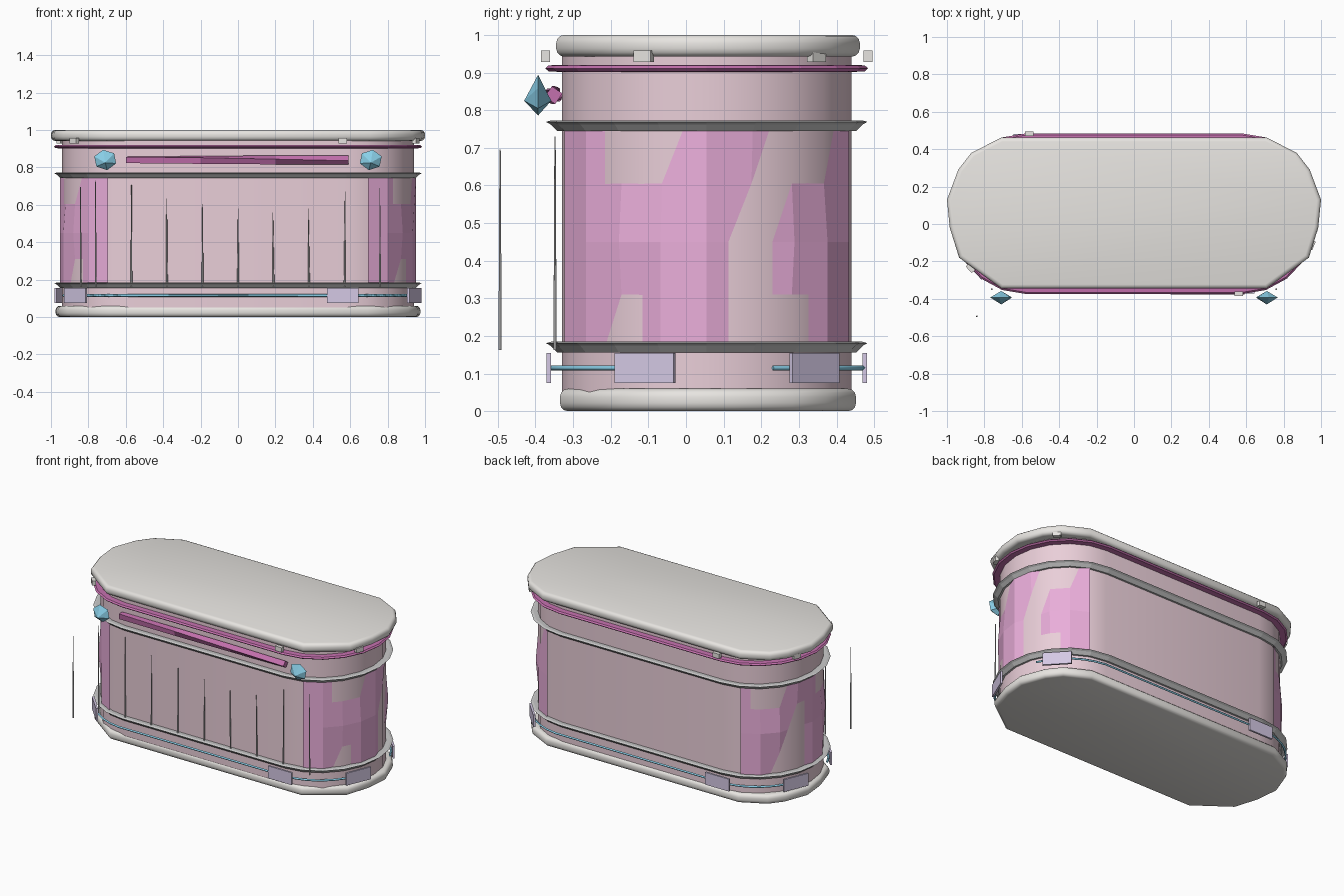
import bpy, math, random
from math import sin, cos, radians, pi
from mathutils import Matrix

if "Cube" in bpy.data.objects:
    bpy.data.objects.remove(bpy.data.objects["Cube"])

random.seed(3)
CY = 0.055            # centre line of the tub in y
STRAIGHT = 0.58       # half length of the straight sides


def mat(name, rgb):
    m = bpy.data.materials.new(name)
    m.diffuse_color = (*rgb, 1)
    m.use_nodes = True
    m.node_tree.nodes["Principled BSDF"].inputs["Base Color"].default_value = m.diffuse_color
    return m


PINK = mat("pale_pink", (0.82, 0.62, 0.69))
ROSE = mat("rose", (0.82, 0.42, 0.70))
MAGENTA = mat("magenta", (0.55, 0.16, 0.42))
CYAN = mat("cyan", (0.25, 0.62, 0.80))
LILAC = mat("lilac", (0.66, 0.58, 0.78))
IVORY = mat("ivory", (0.80, 0.78, 0.75))


def make(name, verts, faces, material=None, smooth=False):
    me = bpy.data.meshes.new(name)
    me.from_pydata(verts, [], faces)
    me.materials.append(material) if material else None
    for p in me.polygons:
        p.use_smooth = smooth
    ob = bpy.data.objects.new(name, me)
    bpy.context.collection.objects.link(ob)
    return ob


def at(deg, off, side=1):
    """Point on a rounded end of the tub outline, pushed out by off."""
    a = radians(deg)
    return side * (STRAIGHT + (0.36 + off) * cos(a)), CY + (0.385 + off) * sin(a)


def outline(off):
    right = [at(a, off) for a in range(-90, 91, 18)]
    return right + [(-x, y) for x, y in reversed(right)]


def sweep(name, loops, material=None, closed_section=True, caps=False, smooth=False):
    """Skin a stack of equal-length closed loops [(points, z), ...]."""
    n, k = len(loops[0][0]), len(loops)
    verts = [(x, y, z) for pts, z in loops for x, y in pts]
    faces = []
    for r in range(k if closed_section else k - 1):
        s = (r + 1) % k
        faces += [(r * n + i, r * n + (i + 1) % n, s * n + (i + 1) % n, s * n + i) for i in range(n)]
    if caps:
        faces += [tuple(reversed(range(n))), tuple(range((k - 1) * n, k * n))]
    return make(name, verts, faces, material, smooth)


def smooth_by_angle(ob, deg=35):
    bpy.ops.object.select_all(action='DESELECT')
    ob.select_set(True)
    bpy.context.view_layer.objects.active = ob
    bpy.ops.object.shade_smooth_by_angle(angle=radians(deg))


def box(name, size, loc, rot, material):
    sx, sy, sz = (s / 2 for s in size)
    v = [(x, y, z) for x in (-sx, sx) for y in (-sy, sy) for z in (-sz, sz)]
    f = [(0, 1, 3, 2), (4, 6, 7, 5), (0, 4, 5, 1), (2, 3, 7, 6), (0, 2, 6, 4), (1, 5, 7, 3)]
    ob = make(name, v, f, material)
    ob.matrix_world = Matrix.Translation(loc) @ Matrix.Rotation(rot, 4, 'Z')
    return ob


# Pink body
body = sweep("body", [(outline(0), 0.05), (outline(0), 0.95)], PINK, False, True)
smooth_by_angle(body)

# Lid and base slabs with rounded rims
half = [(0.71, -0.345), (0.935, -0.18), (0.985, -0.02), (1.0, 0.13), (0.94, 0.29), (0.87, 0.38), (0.71, 0.462)]
rim = half + [(-x, y) for x, y in reversed(half)]
for name, s, z0, z1 in (("lid", 1.0, 0.942, 1.0), ("base", 0.975, 0.0, 0.06)):
    pts = [(x * s, CY + (y - CY) * s) for x, y in rim]
    slab = sweep(name, [(pts, z0), (pts, z1)], IVORY, False, True, True)
    bev = slab.modifiers.new("round_rim", 'BEVEL')
    bev.width, bev.segments = 0.022, 3
    bev.limit_method, bev.angle_limit = 'ANGLE', radians(60)

# Magenta trim ring under the lid, grey hoops above and below the panels
def ring(name, section, z, material=None):
    sweep(name, [(outline(o), z + dz) for o, dz in section], material)


ring("trim_ring", [(-0.01, -0.01), (0.035, -0.008), (0.044, 0), (0.035, 0.008), (-0.01, 0.01)], 0.911, MAGENTA)
hoop = [(-0.01, -0.016), (0.012, -0.016), (0.03, 0.002), (0.042, 0.009), (0.028, 0.013), (-0.01, 0.01)]
ring("upper_hoop", hoop, 0.76)
ring("lower_hoop", hoop, 0.172)

# Rose panels on the ends, weaving in and out of the body surface
angles = range(-72, 73, 18)
rows = [(0.17, "++-++--++"), (0.45, "+++++-+++"), (0.76, "++--++--+")]
for side, label in ((1, "right"), (-1, "left")):
    v = [(*at(a, 0.012 if c == "+" else -0.012, side), z) for z, signs in rows for a, c in zip(angles, signs)]
    f = [(r * 9 + i, r * 9 + i + 1, r * 9 + i + 10, r * 9 + i + 9)[::side] for r in range(2) for i in range(8)]
    make(label + "_end_panel", v, f, ROSE)

# Lilac plates and lid clips, repeated by a half turn
for turn in (1, -1):
    tag = "front" if turn == 1 else "back"
    for i, (x, deg) in enumerate(((0.56, -90), (None, -23), (None, 43))):
        for kind, off, size, z, m in (("plate", 0.035, (0.17, 0.012, 0.08), 0.115, LILAC),
                                      ("lid_clip", 0.043, (0.048, 0.024, 0.03), 0.943, IVORY)):
            px, py = at(deg, off)
            px = x or px
            loc = (turn * px, CY + turn * (py - CY), z)
            box(f"{tag}_{kind}_{i}", size, loc, radians(deg + 90), m)

    # Cyan strips between the plates
    runs = [[(-0.62, at(-90, 0.03)[1]), (0.5, at(-90, 0.03)[1])],
            [at(a, 0.03) for a in range(-86, -28, 8)],
            [at(a, 0.03) for a in range(25, 87, 10)]]
    for i, run in enumerate(runs):
        path = [(turn * x, CY + turn * (y - CY)) for x, y in run]
        cu = bpy.data.curves.new("cyan_strip", 'CURVE')
        cu.dimensions = '3D'
        cu.bevel_depth, cu.bevel_resolution, cu.use_fill_caps = 0.007, 0, True
        sp = cu.splines.new('POLY')
        sp.points.add(len(path) - 1)
        for p, (x, y) in zip(sp.points, path):
            p.co = (x, y, 0.115, 1)
        cu.materials.append(CYAN)
        bpy.context.collection.objects.link(bpy.data.objects.new(f"{tag}_strip_{i}", cu))

# Twisted bar on the front
verts = []
for x, twist in ((-0.6, 45), (-0.2, 60), (0.2, 80), (0.59, 100)):
    for k in range(4):
        a = radians(twist + 90 * k)
        verts.append((x, -0.352 + 0.024 * cos(a), 0.84 + 0.024 * sin(a)))
faces = [(r * 4 + k, r * 4 + 4 + k, r * 4 + 4 + (k + 1) % 4, r * 4 + (k + 1) % 4) for r in range(3) for k in range(4)]
make("front_bar", verts, faces + [(0, 1, 2, 3), (15, 14, 13, 12)], MAGENTA)

# Cyan gems beside the bar
for side, label in ((-1, "left"), (1, "right")):
    v = [(side * (0.71 + 0.062 * cos(a)), -0.393, 0.84 + 0.055 * sin(a))
         for a in (radians(20 + 60 * k) for k in range(6))]
    v += [(side * 0.71, -0.43, 0.825), (side * 0.71, -0.358, 0.825)]
    f = [t[::side] for k in range(6) for t in ((k, (k + 1) % 6, 6), ((k + 1) % 6, k, 7))]
    make(label + "_gem", v, f, CYAN)

# Thin tapering rods standing along the front
tops = [0.73, 0.705, 0.635, 0.605, 0.58, 0.56, 0.58, 0.67, 0.69]
rods = [(-0.76 + 0.19 * i, -0.348, t) for i, t in enumerate(tops)] + [(-0.84, -0.494, 0.695)]
for i, (x, y, top) in enumerate(rods):
    lean = random.uniform(-0.005, 0.005)
    circle = [(cos(k * pi / 3), sin(k * pi / 3)) for k in range(6)]
    sweep(f"front_rod_{i}", [([(x + 0.005 * c, y + 0.005 * s) for c, s in circle], 0.163),
                             ([(x + lean + 0.002 * c, y + 0.002 * s) for c, s in circle], top)],
          None, False, True)
